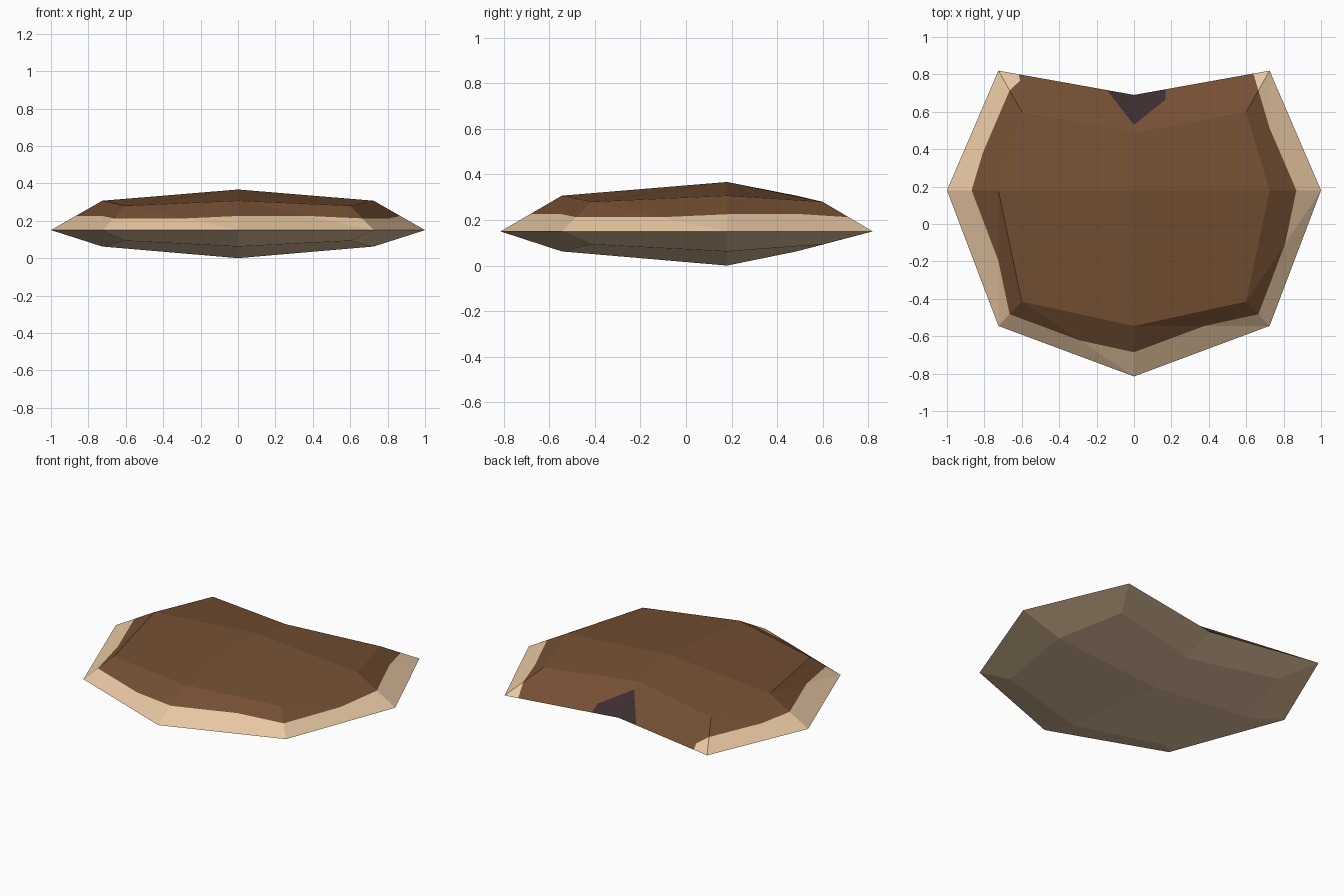
import bpy
import bmesh
from mathutils import Vector

old = bpy.data.objects.get("Cube")
if old:
    bpy.data.objects.remove(old, do_unlink=True)


def material(name, rgb):
    """Flat colour given in sRGB, stored as linear."""
    linear = [((c + 0.055) / 1.055) ** 2.4 for c in rgb]
    mat = bpy.data.materials.new(name)
    mat.use_nodes = True
    mat.diffuse_color = (*linear, 1)
    bsdf = mat.node_tree.nodes["Principled BSDF"]
    bsdf.inputs["Base Color"].default_value = (*linear, 1)
    bsdf.inputs["Roughness"].default_value = 0.9
    return mat


CREAM, BROWN, PLUM = range(3)
MATERIALS = [
    material("cream", (0.905, 0.78, 0.635)),
    material("brown", (0.455, 0.31, 0.2)),
    material("dark plum", (0.24, 0.178, 0.185)),
]

# Half outlines from the front point to the back notch
RIM_HALF = [(0, -0.815), (0.725, -0.545), (1, 0.18), (0.725, 0.82), (0, 0.69)]
INNER_HALF = [(0, -0.545), (0.6, -0.415), (0.725, 0.18), (0.6, 0.6), (0, 0.485)]
RIM_Z = 0.15
BAND = 0.48  # share of each slope covered by the cream band


def full_ring(half, z_mid, z_corner):
    """Mirror a half outline; corners and side points alternate in height."""
    pts = half + [(-x, y) for x, y in reversed(half[1:-1])]
    return [Vector((x, y, z_corner if i % 2 else z_mid))
            for i, (x, y) in enumerate(pts)]


RIM = full_ring(RIM_HALF, RIM_Z, RIM_Z)


def make_object(name, polygons):
    """Join (material, points) polygons into one flat-shaded mesh."""
    bm = bmesh.new()
    for mat, pts in polygons:
        face = bm.faces.new([bm.verts.new(p) for p in pts])
        face.material_index = mat
    bmesh.ops.remove_doubles(bm, verts=bm.verts, dist=0.0005)
    mesh = bpy.data.meshes.new(name)
    bm.to_mesh(mesh)
    bm.free()
    for mat in MATERIALS:
        mesh.materials.append(mat)
    obj = bpy.data.objects.new(name, mesh)
    bpy.context.collection.objects.link(obj)
    return obj


def crown(inner, centre):
    """Four quads meeting at the middle."""
    return [[centre, inner[i - 1], inner[i], inner[(i + 1) % 8]]
            for i in (1, 3, 5, 7)]


def banded_slope(a, b, c, d):
    """Slope from rim a-b to inner d-c, folded on b-d, cream below brown."""
    start, fold, end = a.lerp(d, BAND), b.lerp(d, BAND), b.lerp(c, BAND)
    return [(CREAM, [a, b, fold, start]), (CREAM, [b, end, fold]),
            (BROWN, [start, fold, d]), (BROWN, [fold, end, c, d])]


def back_left_slope(a, b, c, d):
    """Cream tip at rim corner a, dark spot at notch b."""
    tip, tip_up = a.lerp(b, 0.12), a.lerp(d, BAND)
    spot, spot_fold, spot_up = b.lerp(a, 0.235), b.lerp(d, 0.28), b.lerp(c, 0.78)
    return [(CREAM, [a, tip, tip_up]),
            (BROWN, [tip, spot, spot_fold, d, tip_up]),
            (PLUM, [spot, b, spot_fold]),
            (PLUM, [b, spot_up, spot_fold]),
            (BROWN, [spot_fold, spot_up, c, d])]


def back_right_slope(a, b, c, d):
    """Dark spot at notch a, cream tip at rim corner b."""
    spot, spot_up = a.lerp(b, 0.2), a.lerp(d, 0.78)
    tip, tip_fold, tip_up = b.lerp(a, 0.15), b.lerp(d, 0.16), b.lerp(c, BAND)
    return [(PLUM, [a, spot, spot_up]),
            (BROWN, [spot, tip, tip_fold, d, spot_up]),
            (CREAM, [tip, b, tip_fold]),
            (CREAM, [b, tip_up, tip_fold]),
            (BROWN, [tip_fold, tip_up, c, d])]


# Upper shell: coloured slopes and brown crown
SLOPES = {3: back_left_slope, 4: back_right_slope}
top = full_ring(INNER_HALF, 0.307, 0.28)
polygons = [(BROWN, q) for q in crown(top, Vector((0, 0.18, 0.367)))]
for i in range(8):
    j = (i + 1) % 8
    polygons += SLOPES.get(i, banded_slope)(RIM[i], RIM[j], top[j], top[i])
make_object("upper_shell", polygons)

# Lower shell: the same plan, shallower and facing down
low = full_ring(INNER_HALF, 0.062, 0.093)
quads = crown(low, Vector((0, 0.18, 0)))
quads += [[RIM[i], RIM[(i + 1) % 8], low[(i + 1) % 8], low[i]] for i in range(8)]
make_object("lower_shell", [(CREAM, q[::-1]) for q in quads])
